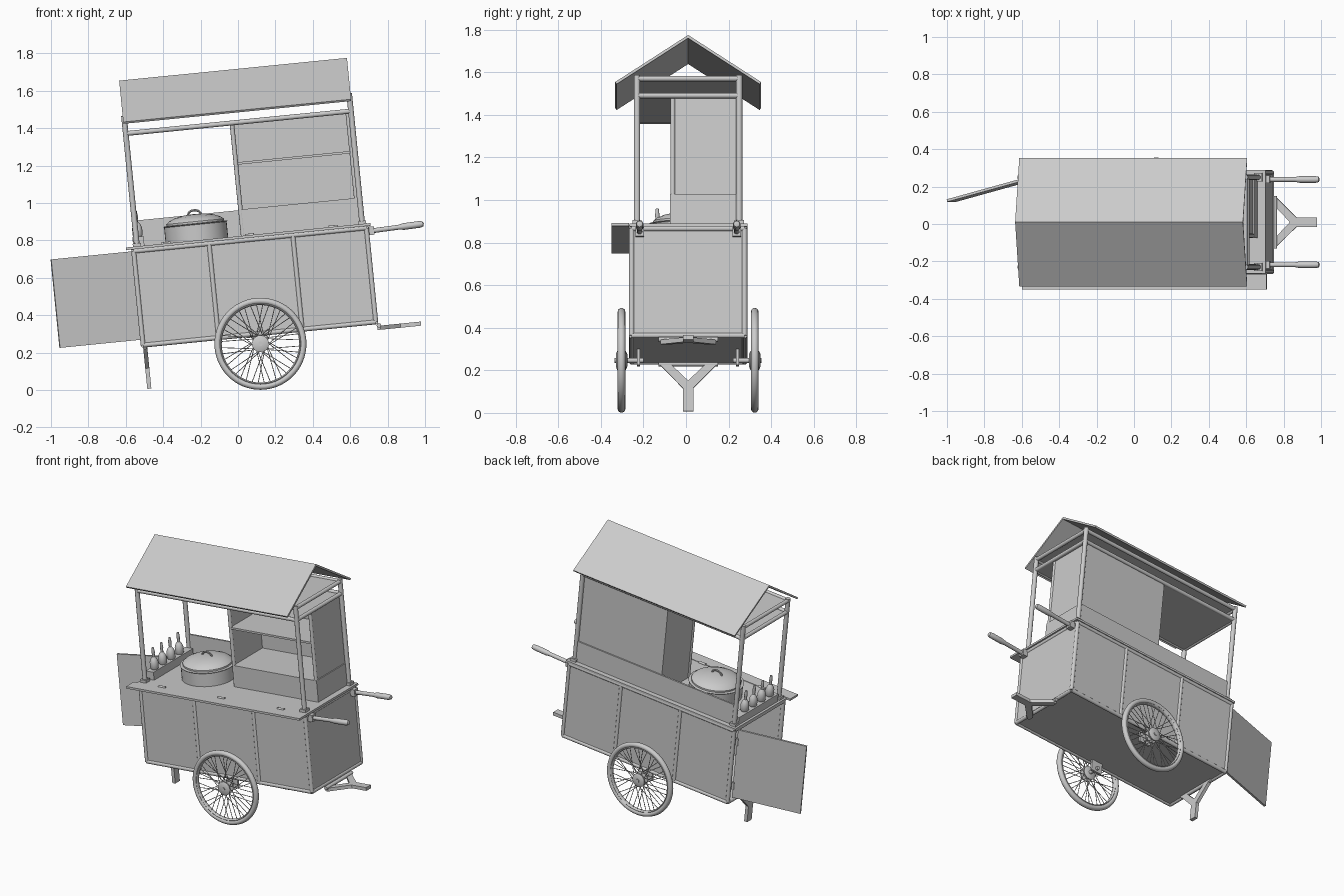
import bpy, bmesh, math
from mathutils import Matrix, Vector

if "Cube" in bpy.data.objects:
    bpy.data.objects.remove(bpy.data.objects["Cube"])

# Cart frame: x along the cart, origin at the axle; everything is tilted at the end
parts = []


def finish(name, bm, mat=Matrix()):
    bmesh.ops.recalc_face_normals(bm, faces=bm.faces)
    bm.transform(mat)
    me = bpy.data.meshes.new(name)
    bm.to_mesh(me)
    bm.free()
    me.polygons.foreach_set("use_smooth", [True] * len(me.polygons))
    me.set_sharp_from_angle(angle=math.radians(35))
    ob = bpy.data.objects.new(name, me)
    bpy.context.collection.objects.link(ob)
    parts.append(ob)
    return ob


def box(name, x0, x1, y0, y1, z0, z1):
    bm = bmesh.new()
    c = Vector(((x0 + x1) / 2, (y0 + y1) / 2, (z0 + z1) / 2))
    bmesh.ops.create_cube(bm, size=1, matrix=Matrix.Translation(c) @
                          Matrix.Diagonal((x1 - x0, y1 - y0, z1 - z0, 1)))
    return finish(name, bm)


def rod(bm, a, b, r, n=12):
    a, b = Vector(a), Vector(b)
    d = b - a
    m = Matrix.Translation((a + b) / 2) @ d.to_track_quat('Z', 'Y').to_matrix().to_4x4()
    bmesh.ops.create_cone(bm, cap_ends=True, segments=n, radius1=r, radius2=r,
                          depth=d.length, matrix=m)


def rods(name, pairs, r, n=12):
    bm = bmesh.new()
    for a, b in pairs:
        rod(bm, a, b, r, n)
    return finish(name, bm)


def lathe(name, prof, mat=Matrix(), n=32):
    bm = bmesh.new()
    vs = [bm.verts.new((r, 0, z)) for r, z in prof]
    es = [bm.edges.new(p) for p in zip(vs, vs[1:])]
    bmesh.ops.spin(bm, geom=vs + es, axis=(0, 0, 1), cent=(0, 0, 0),
                   angle=2 * math.pi, steps=n)
    bmesh.ops.remove_doubles(bm, verts=bm.verts, dist=1e-5)
    return finish(name, bm, mat)


def prism(name, prof, x0, x1, mat=Matrix()):
    bm = bmesh.new()
    f = bm.faces.new([bm.verts.new((x0, y, z)) for y, z in prof])
    g = bmesh.ops.extrude_face_region(bm, geom=[f])['geom']
    bmesh.ops.translate(bm, vec=(x1 - x0, 0, 0),
                        verts=[v for v in g if isinstance(v, bmesh.types.BMVert)])
    return finish(name, bm, mat)


T = Matrix.Translation
L, W, Z0, Z1 = 0.625, 0.265, 0.055, 0.56

# Lower body: panels, with the left end open behind the door
box("body_floor", -L, L, -W, W, 0.05, 0.062)
box("body_right_panel", L - 0.006, L + 0.006, -W, W, Z0, Z1)
for s, nm in ((-1, "front"), (1, "rear")):
    box(f"body_{nm}_panel", -L, L, s * W - 0.005, s * W + 0.005, Z0, Z1)
    # Tube frame of the body sides
    fr = [((x, s * W, Z0), (x, s * W, Z1)) for x in (-L, -0.22, 0.23, L)]
    fr += [((-L, s * W, z), (L, s * W, z)) for z in (Z0, Z1)]
    rods(f"body_{nm}_frame", fr, 0.013)
rods("body_end_rails", [((x, -W, z), (x, W, z)) for x in (-L, L) for z in (Z0, Z1)], 0.013)

# Open door, hinged at the rear left corner
a, b = Vector((-0.635, 0.235, 0)), Vector((-1.07, 0.115, 0))
door = box("open_door", 0, (b - a).length, -0.007, 0.007, 0.085, 0.56)
door.data.transform(T(a) @ Matrix.Rotation(math.atan2(b.y - a.y, b.x - a.x), 4, 'Z'))
rods("door_hinges", [((-0.635, 0.237, z), (-0.635, 0.237, z + 0.05)) for z in (0.14, 0.45)], 0.01)

# Counter top, front leaf and hinges
box("counter_top", -0.64, 0.645, -0.275, 0.28, 0.568, 0.582)
box("counter_front_leaf", -0.665, 0.65, -0.36, -0.277, 0.57, 0.584)
rods("leaf_hinges", [((x - 0.025, -0.276, 0.584), (x + 0.025, -0.276, 0.584))
                     for x in (-0.45, 0, 0.45)], 0.008)
box("counter_rear_wall", -0.6, 0.6, 0.235, 0.247, 0.58, 0.722)

# Canopy posts and rails
P = 0.605
rods("canopy_posts", [((sx * P, sy * 0.24, 0.58), (sx * P, sy * 0.24, 1.285))
                      for sx in (-1, 1) for sy in (-1, 1)], 0.015)
rails = []
for z in (1.19, 1.27):
    for s in (-1, 1):
        rails += [((-P, s * 0.24, z), (P, s * 0.24, z)), ((s * P, -0.24, z), (s * P, 0.24, z))]
rods("canopy_rails", rails, 0.013)
box("ceiling_lower", -P, P, -0.24, 0.24, 1.182, 1.19)
box("ceiling_upper", -P, P, -0.24, 0.24, 1.265, 1.273)
for sx in (-1, 1):
    for sy in (-1, 1):
        box("post_foot", sx * P - 0.022, sx * P + 0.022, sy * 0.24 - 0.022,
            sy * 0.24 + 0.022, 0.58, 0.6)

# Gabled roof
prism("roof", [(-0.343, 1.253), (0, 1.475), (0.343, 1.253),
               (0.336, 1.243), (0, 1.46), (-0.336, 1.243)], -0.612, 0.612)

# Display cabinet on the right half
box("cabinet_base", -0.03, 0.6, -0.085, 0.235, 0.58, 0.725)
box("cabinet_rear_panel", -0.04, 0.59, 0.228, 0.238, 0.72, 1.185)
box("cabinet_left_panel", -0.04, -0.03, -0.07, 0.235, 0.58, 1.185)
box("cabinet_right_panel", 0.582, 0.592, -0.07, 0.235, 0.72, 1.185)
box("cabinet_shelf", -0.035, 0.587, -0.08, 0.23, 0.965, 0.978)
rods("cabinet_posts", [((x, -0.072, 0.58), (x, -0.072, 1.185)) for x in (-0.035, 0.587)], 0.012)

# Cooking pot with domed lid and handle
pot = T((-0.283, -0.01, 0.58))
lathe("pot", [(0, 0), (0.168, 0), (0.168, 0.088), (0.173, 0.093), (0.16, 0.095), (0, 0.095)], pot, 40)
lathe("pot_lid", [(0.155, 0.094), (0.155, 0.105), (0.14, 0.118), (0.105, 0.133),
                  (0.055, 0.143), (0, 0.146)], pot, 40)
arch = [Vector((-0.283 + 0.035 * math.cos(t * math.pi / 8), -0.01,
                0.722 + 0.024 * math.sin(t * math.pi / 8))) for t in range(9)]
rods("lid_handle", list(zip(arch, arch[1:])), 0.006, 8)

# Bottle rack with four bottles
box("bottle_rack", -0.625, -0.565, -0.2, 0.225, 0.582, 0.635)
for i in range(4):
    lathe("sauce_bottle", [(0, 0), (0.022, 0), (0.027, 0.01), (0.027, 0.045), (0.02, 0.065),
                           (0.009, 0.08), (0.009, 0.1), (0.011, 0.105), (0.007, 0.14), (0, 0.142)],
          T((-0.595, -0.145 + i * 0.09, 0.635)), 16)

# Push handles with grips and clamps
for s in (-1, 1):
    m = T((0.6, s * 0.228, 0.54)) @ Matrix.Rotation(math.radians(88), 4, 'Y')
    lathe("push_handle", [(0, 0), (0.013, 0), (0.013, 0.2), (0.018, 0.225), (0.018, 0.31),
                          (0.014, 0.328), (0, 0.333)], m, 16)
    box("handle_clamp", 0.625, 0.665, s * 0.228 - 0.02, s * 0.228 + 0.02, 0.52, 0.565)

# Y-shaped legs: left one down, right one folded out
leg = [(-0.025, -0.235), (0.025, -0.235), (0.025, -0.125), (0.13, -0.018), (0.13, 0),
       (0.095, 0), (0, -0.09), (-0.095, 0), (-0.13, 0), (-0.13, -0.018), (-0.025, -0.125)]
prism("left_leg", leg, -0.011, 0.011, T((-0.615, 0, 0.055)))
prism("right_leg", leg, -0.011, 0.011, T((0.63, 0, 0.022)) @ Matrix.Rotation(-math.pi / 2, 4, 'Y'))
rods("leg_pivots", [((0.64, -0.14, 0.035), (0.64, 0.14, 0.035)),
                    ((-0.615, -0.14, 0.045), (-0.615, 0.14, 0.045))], 0.012)

# Spoked wheels, hubs and axle brackets
for s in (-1, 1):
    m = T((0, s * 0.313, 0)) @ Matrix.Rotation(math.pi / 2, 4, 'X')
    ring = lambda R, rr, rz: [(R + rr * math.cos(k * math.pi / 6), rz * math.sin(k * math.pi / 6))
                              for k in range(13)]
    lathe("tyre", ring(0.229, 0.017, 0.018), m, 64)
    lathe("wheel_rim", ring(0.213, 0.006, 0.014), m, 64)
    lathe("wheel_hub", [(0, -0.027), (0.03, -0.027), (0.045, -0.02), (0.045, -0.014), (0.025, -0.01),
                        (0.025, 0.01), (0.045, 0.014), (0.045, 0.02), (0.03, 0.027), (0, 0.027)], m, 24)
    sp = []
    for k in range(40):
        t = 2 * math.pi * k / 40
        q = t + (0.7 if k % 4 < 2 else -0.7)
        y = s * 0.313 + (0.017 if k % 2 else -0.017)
        sp.append(((0.038 * math.cos(q), y, 0.038 * math.sin(q)),
                   (0.21 * math.cos(t), s * 0.313, 0.21 * math.sin(t))))
    rods("wheel_spokes", sp, 0.0022, 5)
    rods("axle_stub", [((0, s * 0.21, 0), (0, s * 0.345, 0))], 0.012)
    prism("axle_bracket", [(s * 0.225, -0.025), (s * 0.24, -0.025), (s * 0.24, 0.05), (s * 0.225, 0.05)],
          -0.04, 0.04)

# Tilt the whole cart onto its left leg
M = T((0.12, 0.01, 0.247)) @ Matrix.Rotation(math.radians(-5.7), 4, 'Y')
for ob in parts:
    ob.matrix_world = M
